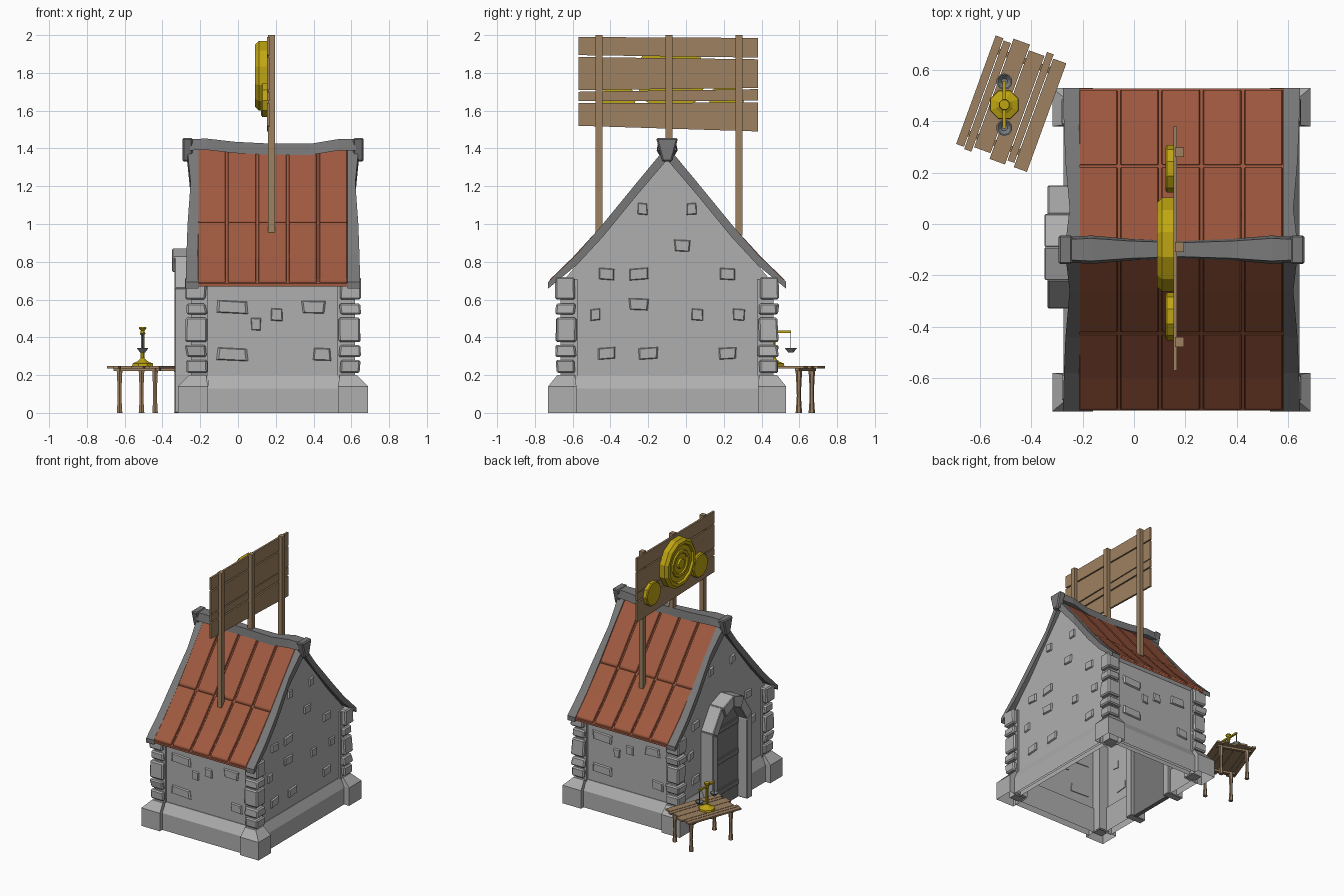
import bpy, bmesh, math, random
from mathutils import Vector

random.seed(4)
if "Cube" in bpy.data.objects:
    bpy.data.objects.remove(bpy.data.objects["Cube"])


def material(name, r, g, b):
    m = bpy.data.materials.new(name)
    m.use_nodes = True
    m.diffuse_color = (r, g, b, 1)
    m.node_tree.nodes["Principled BSDF"].inputs["Base Color"].default_value = (r, g, b, 1)
    return m


STONE = material("light_stone", .43, .43, .43)
DARK = material("dark_stone", .19, .19, .19)
ROOF = material("terracotta", .35, .1, .05)
WOOD = material("weathered_wood", .34, .22, .12)
GOLD = material("gold", .52, .38, .006)
IRON = material("iron", .2, .21, .22)


def loft(name, rings, mat, bevel=0, open_start=False):
    """Skin a list of equal-length point rings and cap the ends."""
    bm = bmesh.new()
    loops = [[bm.verts.new(p) for p in ring] for ring in rings]
    n = len(loops[0])
    for a, b in zip(loops, loops[1:]):
        for i in range(n):
            j = (i + 1) % n
            bm.faces.new((a[i], a[j], b[j], b[i]))
    bottom = bm.faces.new(loops[0])
    bm.faces.new(loops[-1])
    bmesh.ops.recalc_face_normals(bm, faces=bm.faces)
    if open_start:
        bm.faces.remove(bottom)
    me = bpy.data.meshes.new(name)
    bm.to_mesh(me)
    bm.free()
    me.materials.append(mat)
    ob = bpy.data.objects.new(name, me)
    bpy.context.collection.objects.link(ob)
    if bevel:
        mod = ob.modifiers.new("Bevel", "BEVEL")
        mod.width, mod.segments = bevel, 1
    return ob


def prism(name, pts, x0, x1, mat, bevel=0):
    """Extrude a (y, z) outline along x."""
    return loft(name, [[(x, y, z) for y, z in pts] for x in (x0, x1)], mat, bevel)


def rect(x0, x1, y0, y1, z):
    return [(x0, y0, z), (x1, y0, z), (x1, y1, z), (x0, y1, z)]


def box(name, x, y, z, mat, bevel=0):
    return loft(name, [rect(*x, *y, z[0]), rect(*x, *y, z[1])], mat, bevel)


def lathe(name, profile, sides, mat, loc, rot=(0, 0, 0)):
    rings = [[(r * math.cos(math.tau * (i + .5) / sides), r * math.sin(math.tau * (i + .5) / sides), h)
              for i in range(sides)] for r, h in profile]
    ob = loft(name, rings, mat)
    ob.location, ob.rotation_euler = loc, rot
    return ob


# House frame: mid lines, wall half sizes, slopes as (distance from ridge, height)
CX, CY, HX, HY = .185, -.1, .42, .55
TRIM = [(.63, .68), (.48, .826), (.34, .987), (.16, 1.207), (0, 1.4)]
TILES = [(.627, .7), (.5, .823), (.325, 1.014), (.16, 1.218), (0, 1.41)]


def gable_path(slope, drop=0):
    return [(CY - d, z - drop) for d, z in slope] + [(CY + d, z - drop) for d, z in slope[-2::-1]]


# Walls, open underneath
outline = [(CY - HY, .7)] + gable_path(TRIM, .045)[1:-1] + [(CY + HY, .7)]
walls = prism("walls", [(CY - HY, .02)] + outline + [(CY + HY, .02)], CX - HX, CX + HX, STONE)
bm = bmesh.new()
bm.from_mesh(walls.data)
bmesh.ops.delete(bm, geom=[f for f in bm.faces if f.calc_center_median().z < .03], context="FACES_ONLY")
bm.to_mesh(walls.data)
bm.free()


# Foundation: sloped hollow strips between heavy corner blocks
def footing(name, x, y, z, inset):
    """inset = how far each side (x0, x1, y0, y1) slopes in at the top."""
    a, b, c, d = inset
    loft(name, [rect(*x, *y, 0), rect(*x, *y, z),
                rect(x[0] + a, x[1] - b, y[0] + c, y[1] - d, .2)], STONE, open_start=True)


for s in (-1, 1):
    front = s < 0
    ys = sorted((CY + s * .6, CY + s * .54))
    footing("long_footing", (-.16, .54), ys, .13, (0, 0, .045 * front, .045 * (not front)))
    for t in (-1, 1):
        left = t < 0
        xs = sorted((CX + t * .503, CX + t * .345))
        cy = sorted((CY + s * .63, CY + s * .48))
        footing("corner_footing", xs, cy, .14,
                (.05 * left + .008, .05 * (not left) + .008, .04 * front + .008, .04 * (not front) + .008))
footing("gable_footing", (.59, .645), (-.59, .39), .13, (0, .035, 0, 0))
for y in ((-.59, -.3), (.1, .39)):
    footing("door_side_footing", (-.275, -.22), y, .13, (.035, 0, 0, 0))

# Corner pillars wrapped in stones that each narrow slightly
for s in (-1, 1):
    for t in (-1, 1):
        box("corner_pillar", sorted((CX + t * .434, CX + t * .343)), sorted((CY + s * .564, CY + s * .475)),
            (.01, .71), STONE)
        for z0, z1 in ((.21, .28), (.295, .36), (.375, .505), (.52, .58), (.6, .72)):
            rings = []
            for z in (z0, z1):
                j, k = random.uniform(-.008, .006), random.uniform(-.007, .008)
                xs = sorted((CX + t * (.462 + j), CX + t * (.352 + k)))
                ys = sorted((CY + s * (.588 + j), CY + s * (.485 + k)))
                rings.append(rect(*xs, *ys, z))
            loft("corner_stone", rings, STONE, .009)


# Raised stones scattered on the walls
def wall_stone(side, u, z, w, h):
    def ring(depth, k):
        pts = []
        for a, b in ((-1, -1), (1, -1), (1, 1), (-1, 1)):
            p, q = u + a * w / 2 * k * (1 + b * taper), z + b * h / 2 * k + skew * a
            pts.append({"front": (p, CY - HY - depth, q), "back": (p, CY + HY + depth, q),
                        "left": (CX + HX + depth, p, q), "right": (CX - HX - depth, p, q)}[side])
        return pts
    skew, taper = random.uniform(-.004, .004), random.uniform(-.08, .08)
    loft("wall_stone", [ring(-.006, 1), ring(.003, 1), ring(.012, .86)], STONE)


LONG = [(-.03, .56, .16), (.095, .47, .05), (.205, .52, .06), (.4, .56, .12), (-.03, .31, .16), (.445, .31, .09)]
for u, z, w in LONG:
    wall_stone("front", u, z, w, .065)
    wall_stone("back", 2 * CX - u, z, w, .065)
GABLE = [(-.23, 1.08, .05), (.03, 1.08, .05), (-.02, .885, .08), (-.42, .735, .08), (-.25, .735, .1),
         (.22, .735, .08), (-.25, .575, .1), (-.48, .52, .05), (.06, .52, .06), (.28, .52, .06),
         (-.42, .315, .09), (-.2, .315, .1), (.22, .315, .09)]
for u, z, w in GABLE:
    wall_stone("left", u, z, w, .06)
    if z > .9 or abs(u - CY) > .27:
        wall_stone("right", u, z, w, .06)

# Roof: under layer plus two rows of five panels per side
prism("roof_bed", gable_path(TILES, .015) + gable_path(TILES, .03)[::-1], CX - .4, CX + .4, ROOF)
for s in (-1, 1):
    for row in (TILES[2:], TILES[:3]):
        (d0, z0), (d1, z1) = row[0], row[-1]
        gap = Vector((row[1][0] - d0, row[1][1] - z0)).normalized() * .006
        top = [(d0 + gap.x, z0 + gap.y)] + row[1:-1] + [(d1 - gap.x, z1 - gap.y)]
        shape = [(CY + s * d, z) for d, z in top] + [(CY + s * d, z - .024) for d, z in top[::-1]]
        for i in range(5):
            x = -.22 + i * .161
            prism("roof_panel", shape, x + .006, x + .155, ROOF, .004)

# Gable trims with uneven outer edge
WAVE = [.462, .458, .452, .436, .455]
DEPTH = [.022, .045, .055, .055, .06]
for t in (-1, 1):
    rings = []
    for (y, z), w, h in zip(gable_path(TRIM), WAVE + WAVE[-2::-1], DEPTH + DEPTH[-2::-1]):
        xi, xo = CX + t * .395, CX + t * w
        rings.append([(xi, y, z + .013), (xo, y, z + .013), (xo, y, z - h), (xi, y, z - h)])
    loft("gable_trim", rings, DARK)
    # Keystone at each ridge end
    key = [(CY - .025, 1.33), (CY + .025, 1.33), (CY + .058, 1.455), (CY - .058, 1.455)]
    prism("ridge_keystone", key, CX + t * .425, CX + t * .48, DARK, .008)
loft("ridge_cap", [[(CX + x, CY - w, z - .06), (CX + x, CY - w * .8, z), (CX + x, CY + w * .8, z),
                    (CX + x, CY + w, z - .06)]
                   for x, w, z in ((-.44, .05, 1.45), (-.35, .055, 1.452), (-.2, .042, 1.435), (0, .034, 1.425),
                                   (.2, .042, 1.425), (.35, .055, 1.45), (.44, .05, 1.45))], DARK)

# Door with segmented stone arch
DY = -.09
outer = [(-.24, 0), (-.24, .66), (-.13, .825), (0, .872), (.13, .825), (.24, .66), (.24, 0)]
inner = [(-.18, 0), (-.18, .62), (-.095, .745), (0, .785), (.095, .745), (.18, .62), (.18, 0)]
for i in range(6):
    quad = [outer[i], outer[i + 1], inner[i + 1], inner[i]]
    prism("door_arch_stone", [(DY + y, z) for y, z in quad], -.337 - .012 * (i in (2, 3)), -.2, STONE, .005)
prism("door_leaf", [(DY + y, z) for y, z in inner], -.258, -.225, DARK)
for z in (.1, .34, .58):
    box("door_band", (-.268, -.25), (DY - .178, DY + .178), (z, z + .045), DARK, .004)

# Rooftop sign: posts and planks
for y, z in ((-.46, .96), (-.09, 1.38), (.28, .96)):
    box("sign_post", (.16, .195), (y - .019, y + .019), (z - .02, 2), WOOD)
for a, b, c, d in ((1.52, 1.49, 1.64, 1.643), (1.65, 1.653, 1.7, 1.714), (1.709, 1.72, 1.884, 1.872),
                   (1.894, 1.881, 1.99, 1.985)):
    prism("sign_plank", [(-.57, a), (.38, b), (.38, d), (-.57, c)], .153, .168, WOOD)

# Coins on the sign
FACING = (0, -math.pi / 2, 0)
lathe("large_coin", [(.19, 0), (.19, .045), (.17, .065), (.148, .065), (.14, .05), (.105, .05), (.1, .06),
                     (.08, .06), (.075, .05), (.04, .05), (.035, .064), (.015, .064)], 12, GOLD, (.155, -.08, 1.785), FACING)
for y in (-.36, .215):
    lathe("small_coin", [(.093, 0), (.093, .026), (.085, .032), (.02, .032)], 10, GOLD, (.155, y, 1.655), FACING)

# Market table, turned on the ground
TURN = math.radians(-20)
TABLE = Vector((-.475, .472, 0))
start = -.15
for width, shift in ((.032, .0), (.03, -.008), (.068, .012), (.064, -.01), (.028, .008), (.054, -.008)):
    plank = box("table_plank", (start, start + width), (shift - .225, shift + .225), (.236, .249), WOOD)
    plank.location, plank.rotation_euler = TABLE, (0, 0, TURN)
    start += width + .004
for s in (-1, 1):
    rail = box("table_rail", (-.13, .13), (s * .17 - .012, s * .17 + .012), (.222, .237), WOOD)
    rail.location, rail.rotation_euler = TABLE, (0, 0, TURN)
    for t in (-1, 1):
        c, n = math.cos(TURN), math.sin(TURN)
        foot = TABLE + Vector((t * .1 * c - s * .17 * n, t * .1 * n + s * .17 * c, 0))
        lathe("table_leg", [(.017, 0), (.014, .04), (.011, .09), (.013, .15), (.018, .235)], 6, WOOD, foot)

# Balance scale on the table
PX, PY = -.505, .465
lathe("scale_stand", [(.06, .249), (.058, .262), (.035, .27), (.02, .28), (.011, .29), (.01, .41), (.016, .42),
                      (.01, .435), (.022, .447), (.02, .456)], 8, GOLD, (PX, PY, 0))
box("scale_beam", (PX - .007, PX + .007), (PY - .092, PY + .092), (.424, .436), GOLD)
for s in (-1, 1):
    y = PY + s * .09
    box("scale_wire", (PX - .002, PX + .002), (y - .002, y + .002), (.325, .43), IRON)
    lathe("scale_pan", [(.014, .32), (.032, .343), (.027, .343), (.012, .326)], 10, IRON, (PX, y, 0))
